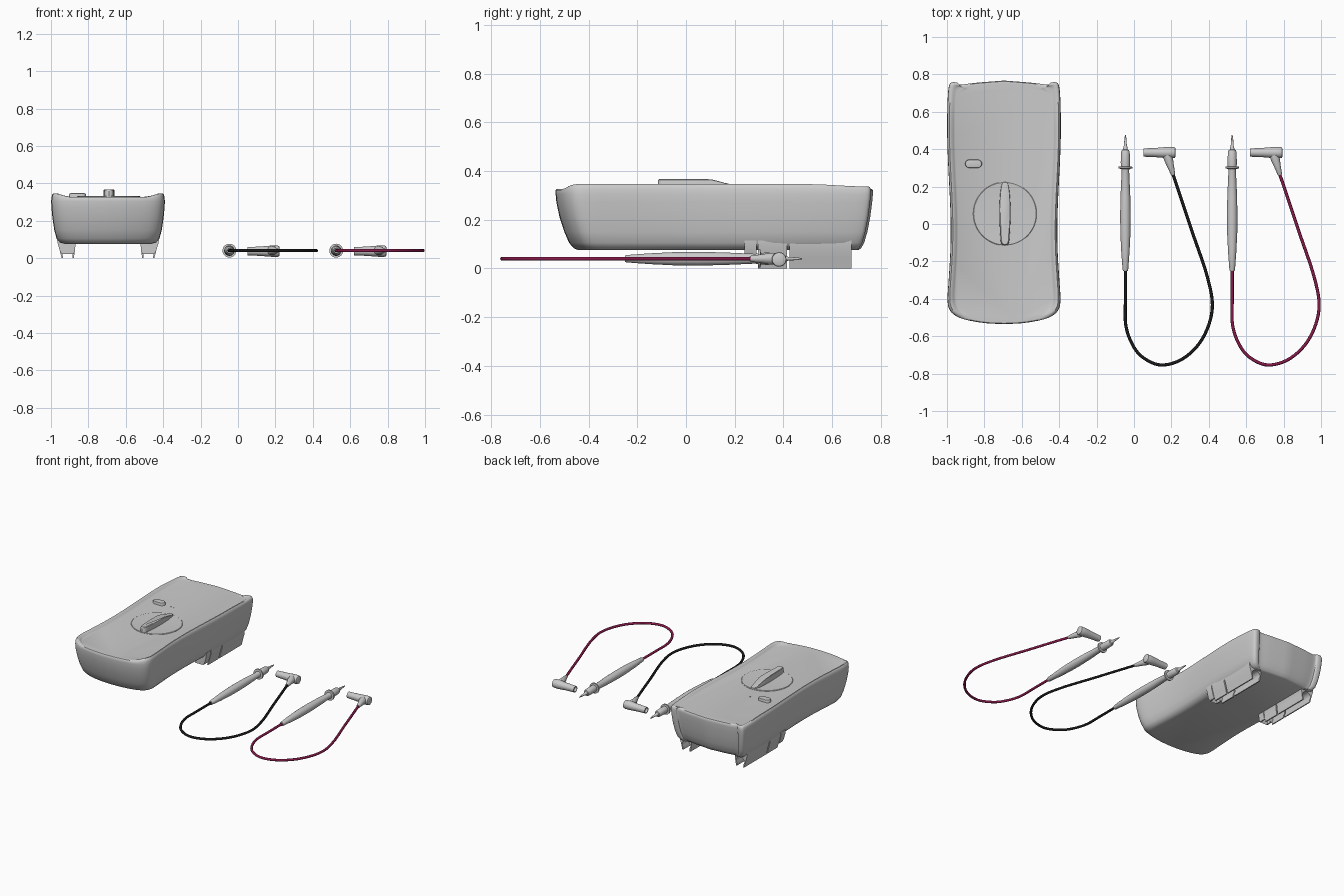
import bpy, bmesh
from math import sin, cos, pi
from mathutils import Vector

if "Cube" in bpy.data.objects:
    bpy.data.objects.remove(bpy.data.objects["Cube"])

CX, CY = -0.695, 0.115


def loft(name, rings, angle=35, color=None):
    """Skin a list of closed point rings and cap both ends."""
    bm = bmesh.new()
    vs = [[bm.verts.new(p) for p in r] for r in rings]
    n = len(vs[0])
    for a, b in zip(vs, vs[1:]):
        for i in range(n):
            j = (i + 1) % n
            bm.faces.new((a[i], a[j], b[j], b[i]))
    bm.faces.new(vs[0][::-1])
    bm.faces.new(vs[-1])
    bmesh.ops.recalc_face_normals(bm, faces=bm.faces)
    me = bpy.data.meshes.new(name)
    bm.to_mesh(me)
    bm.free()
    ob = bpy.data.objects.new(name, me)
    bpy.context.collection.objects.link(ob)
    bpy.ops.object.select_all(action='DESELECT')
    ob.select_set(True)
    bpy.context.view_layer.objects.active = ob
    bpy.ops.object.shade_smooth_by_angle(angle=angle * pi / 180)
    if color:
        mat = bpy.data.materials.new(name)
        mat.diffuse_color = color
        mat.use_nodes = True
        mat.node_tree.nodes["Principled BSDF"].inputs["Base Color"].default_value = mat.diffuse_color
        me.materials.append(mat)
    return ob


def lathe(name, origin, axis, profile, n=24):
    """Revolve (distance, radius) pairs about an axis."""
    o, d = Vector(origin), Vector(axis).normalized()
    u = d.orthogonal().normalized()
    v = d.cross(u)
    return loft(name, [[o + d * t + (u * cos(2 * pi * k / n) + v * sin(2 * pi * k / n)) * r
                        for k in range(n)] for t, r in profile])


def smooth_path(pts, steps):
    """Catmull-Rom samples through open 2D points."""
    p = [Vector(q) for q in pts]
    p = [2 * p[0] - p[1]] + p + [2 * p[-1] - p[-2]]
    out = []
    for a, b, c, d in zip(p, p[1:], p[2:], p[3:]):
        for k in range(steps):
            t = k / steps
            out.append(0.5 * (2 * b + (c - a) * t + (2 * a - 5 * b + 4 * c - d) * t * t
                              + (3 * b - a - 3 * c + d) * t ** 3))
    return out + [p[-2]]


def clamp(t):
    t = max(0, min(1, t))
    return t * t * (3 - 2 * t)


# Meter case: waisted outline, rounded belly, raised side rails
half = smooth_path([(0, -.535), (.1, -.53), (.2, -.513), (.26, -.49), (.293, -.455), (.302, -.40),
                    (.296, -.3), (.287, -.15), (.285, 0), (.29, .15), (.3, .35), (.304, .5),
                    (.302, .65), (.295, .735), (.28, .757), (.25, .755), (.235, .745),
                    (.15, .755), (0, .767)], 4)
outline = half + [Vector((-p.x, p.y)) for p in half[-2:0:-1]]


def case_ring(sx, front, back, z, rail=0):
    ring = []
    for p in outline:
        s = front if p.y < CY else back
        lift = clamp((abs(p.x) - .2) / .07) * clamp((p.y + .535) / .08) * (1 - .5 * clamp((p.y - .5) / .25))
        ring.append((CX + p.x * sx, CY + (p.y - CY) * s, z + rail * lift))
    return ring


loft("meter_case", [case_ring(*r) for r in [
    (.76, .86, .91, .076), (.85, .885, .925, .083), (.905, .915, .945, .105), (.945, .945, .965, .15),
    (.975, .975, .983, .21), (.995, .995, .995, .27), (1, 1, 1, .305), (.993, 1, 1, .321, .006),
    (.98, .994, .994, .326, .014), (.96, .985, .985, .327, .019), (.925, .978, .975, .327, .017),
    (.89, .972, .965, .327, .006), (.86, .968, .958, .327)]], 40)

# Rotary dial and its pointer grip
DY = .055
lathe("dial_disc", (CX + .005, DY, 0), (0, 0, 1), [(.31, .17), (.329, .17), (.331, .167), (.328, .1)], 48)
side = smooth_path([(0, -.17), (.02, -.158), (.026, -.1), (.03, 0), (.026, .1), (.016, .16), (0, .17)], 4)
lens = side + [Vector((-p.x, p.y)) for p in side[-2:0:-1]]
loft("dial_grip", [[(CX + .005 + p.x * s, DY + p.y * (1 - (1 - s) * .15),
                     .32 + h * (1 - .6 * clamp((p.y - .03) / .14))) for p in lens]
                   for s, h in [(1, 0), (1, .038), (.94, .044), (.8, .047)]])

# Push button (stadium shape) and two indicator dots
stadium = [(cos(a) * .022 + (.023 if cos(a) > 0 else -.023), sin(a) * .022)
           for a in [2 * pi * (k + .5) / 24 for k in range(24)]]
loft("push_button", [[(-.858 + x * s, .322 + y * s, z) for x, y in stadium]
                     for s, z in [(1, .31), (1, .342), (.95, .346), (.85, .347)]])
for i, x in enumerate((-.766, -.745)):
    lathe(f"indicator_dot_{i}", (x, .326, .32), (0, 0, 1), [(0, .004), (.009, .004)], 12)

# Probe clips under the case: downward-opening C sections, mirrored
arch = [(-.912 + .033 * cos(a), .04 + .031 * sin(a)) for a in [pi * (1.2 - 1.4 * k / 14) for k in range(15)]]
for tag, m in (("left", 1), ("right", -1)):
    for i, (y0, y1, low) in enumerate([(.24, .29, .022), (.296, .415, 0), (.425, .68, 0)]):
        prof = ([(-.968, .115), (-.966, .085), (-.953, .04), (-.943, low), (-.935, low)] + arch
                + [(-.886, low), (-.878, low), (-.872, .04), (-.868, .085), (-.85, .115)])
        loft(f"probe_clip_{tag}_{i}",
             [[(CX + (x - CX) * m, y, z) for x, z in prof] for y in (y0, y1)])

# Test leads: probe, cable and angled plug
Z = .04
cable_pts = [(-.046, -.22), (-.046, -.4), (-.044, -.54), (-.008, -.645), (.05, -.715), (.147, -.754),
             (.265, -.718), (.366, -.613), (.418, -.457), (.393, -.286), (.307, -.03), (.254, .13), (.2, .29)]
for tag, dx, col in (("black", 0, (.01, .01, .01, 1)), ("red", .571, (.25, .01, .07, 1))):
    lathe(f"{tag}_probe", (dx - .046, 0, Z), (0, 1, 0), [
        (-.25, .013), (-.245, .015), (-.15, .022), (-.05, .027), (.05, .028), (.15, .026), (.285, .02),
        (.295, .022), (.296, .037), (.306, .037), (.307, .024), (.33, .025), (.385, .023), (.395, .019),
        (.398, .012), (.415, .01), (.418, .008), (.46, .005), (.477, .002)])
    path = smooth_path(cable_pts, 6)
    rings = []
    for i, p in enumerate(path):
        t = (path[min(i + 1, len(path) - 1)] - path[max(i - 1, 0)]).normalized()
        rings.append([(dx + p.x - t.y * .0085 * cos(a), p.y + t.x * .0085 * cos(a), Z + .0085 * sin(a))
                      for a in [2 * pi * k / 10 for k in range(10)]])
    loft(f"{tag}_cable", rings, 60, col)
    lathe(f"{tag}_strain_relief", (dx + .21, .262, Z), (-.3, 1, 0),
          [(0, .01), (.004, .012), (.05, .018), (.085, .024), (.11, .024)])
    lathe(f"{tag}_plug", (dx, .382, Z - .003), (1, 0, 0), [
        (.06, .005), (.14, .006), (.14, .015), (.05, .017), (.05, .022), (.12, .025), (.165, .029),
        (.185, .03), (.212, .03), (.219, .028), (.222, .022)])
